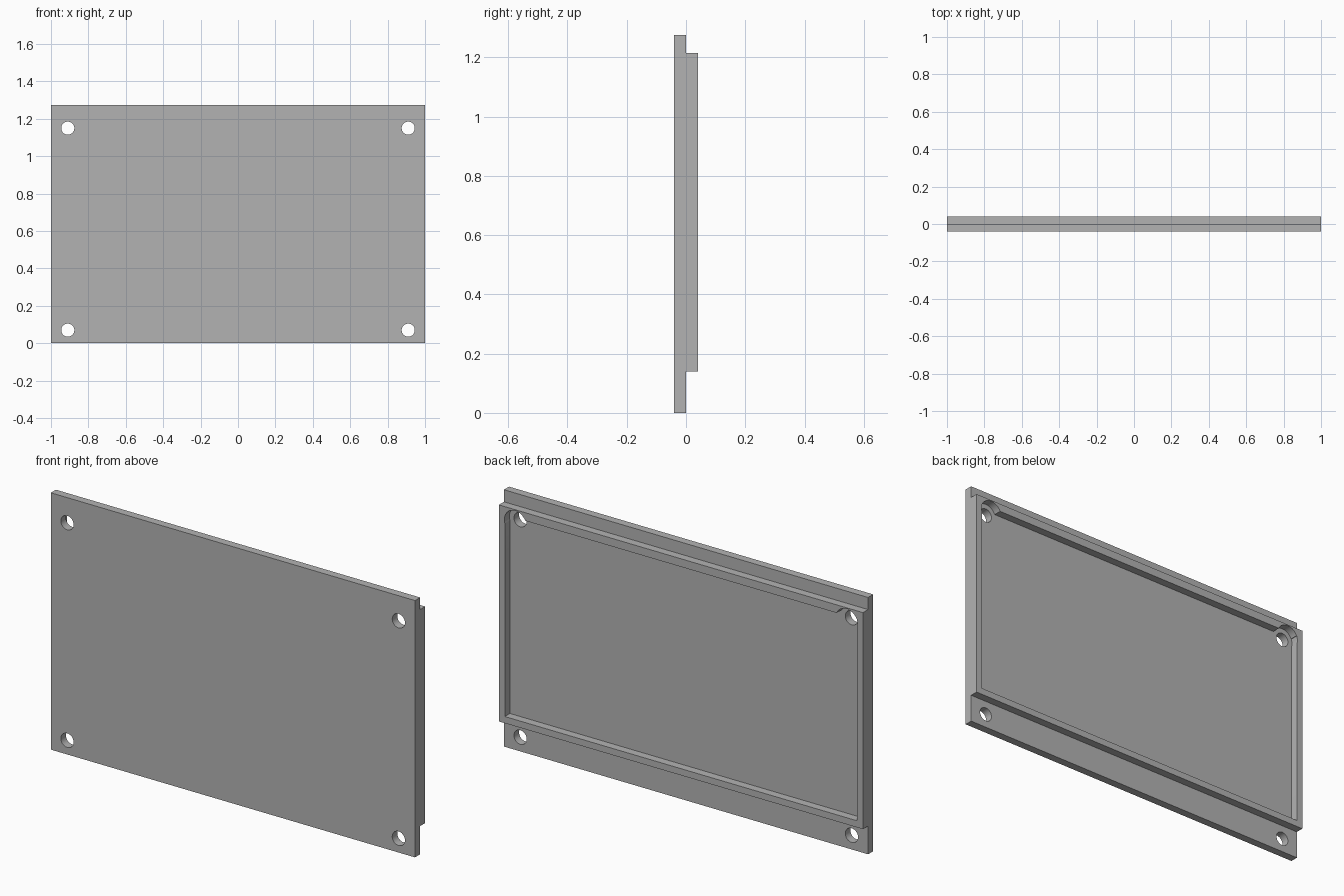
import bpy, bmesh, math
from mathutils import Matrix, Vector

cube = bpy.data.objects.get("Cube")
if cube:
    bpy.data.objects.remove(cube, do_unlink=True)

grey = bpy.data.materials.new("plain grey")
grey.use_nodes = True
colour = (0.45, 0.45, 0.45, 1)
grey.diffuse_color = colour
grey.node_tree.nodes["Principled BSDF"].inputs["Base Color"].default_value = colour

HEIGHT, HALF_DEPTH = 1.275, 0.04
FRAME_BOTTOM, FRAME_TOP = 0.14, 1.215
HOLE_X, HOLE_LOW, HOLE_HIGH = 0.91, 0.07, 1.15


def add_object(name, bm):
    bmesh.ops.recalc_face_normals(bm, faces=bm.faces)
    mesh = bpy.data.meshes.new(name)
    bm.to_mesh(mesh)
    bm.free()
    mesh.materials.append(grey)
    obj = bpy.data.objects.new(name, mesh)
    bpy.context.collection.objects.link(obj)
    return obj


def box(name, low, high):
    low, high = Vector(low), Vector(high)
    bm = bmesh.new()
    bmesh.ops.create_cube(bm, size=1, matrix=Matrix.Translation((low + high) / 2)
                          @ Matrix.Diagonal((*(high - low), 1)))
    return add_object(name, bm)


def cylinder(name, x, z, radius, y0, y1):
    bm = bmesh.new()
    bmesh.ops.create_cone(bm, cap_ends=True, segments=48, radius1=radius, radius2=radius,
                          depth=y1 - y0, matrix=Matrix.Translation((x, (y0 + y1) / 2, z))
                          @ Matrix.Rotation(math.pi / 2, 4, 'X'))
    return add_object(name, bm)


# Panel with a raised back: stepped side profile extruded across the width
profile = [(-HALF_DEPTH, 0), (0, 0), (0, FRAME_BOTTOM), (HALF_DEPTH, FRAME_BOTTOM),
           (HALF_DEPTH, FRAME_TOP), (0, FRAME_TOP), (0, HEIGHT), (-HALF_DEPTH, HEIGHT)]
bm = bmesh.new()
side = bm.faces.new([bm.verts.new((-1, y, z)) for y, z in profile])
grown = bmesh.ops.extrude_face_region(bm, geom=[side])["geom"]
bmesh.ops.translate(bm, vec=(2, 0, 0),
                    verts=[v for v in grown if isinstance(v, bmesh.types.BMVert)])
panel = add_object("framed_panel", bm)

# Recess inside the rim, round corner reliefs and screw holes
cutters = [box("recess_cutter", (-0.967, 0, FRAME_BOTTOM + 0.033),
               (0.967, 0.1, FRAME_TOP - 0.04))]
for x in (-HOLE_X, HOLE_X):
    cutters.append(cylinder("relief_cutter", x, HOLE_HIGH, 0.06, 0, 0.1))
    for z in (HOLE_LOW, HOLE_HIGH):
        cutters.append(cylinder("hole_cutter", x, z, 0.035, -0.1, 0.1))

bpy.ops.object.select_all(action='DESELECT')
panel.select_set(True)
bpy.context.view_layer.objects.active = panel
for cutter in cutters:
    cut = panel.modifiers.new(cutter.name, 'BOOLEAN')
    cut.operation = 'DIFFERENCE'
    cut.solver = 'EXACT'
    cut.object = cutter
    bpy.ops.object.modifier_apply(modifier=cut.name)
    bpy.data.objects.remove(cutter, do_unlink=True)

bpy.ops.object.shade_smooth_by_angle(angle=math.radians(30))
